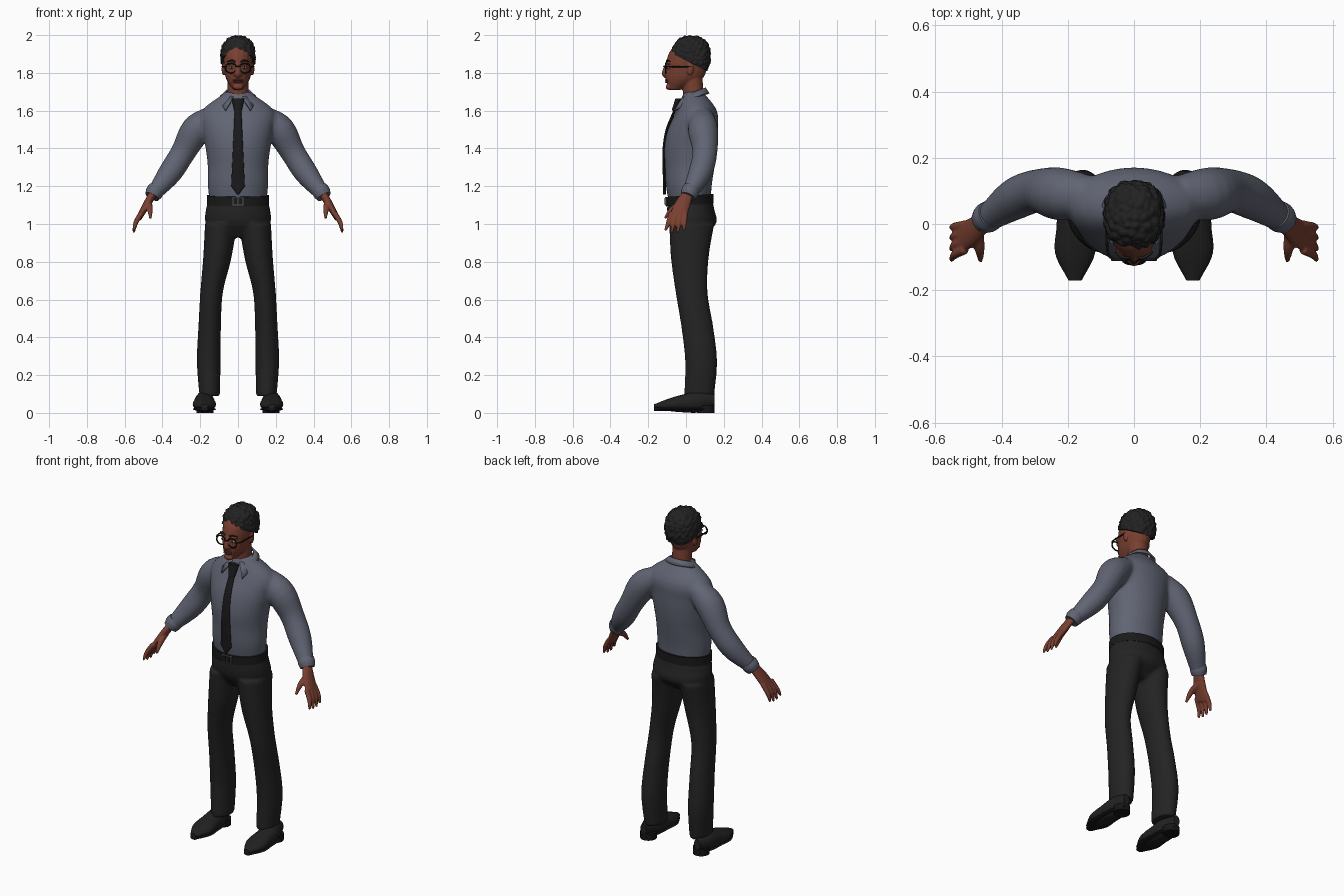
import bpy, bmesh, math
from mathutils import Vector, Matrix, noise

if "Cube" in bpy.data.objects:
    bpy.data.objects.remove(bpy.data.objects["Cube"])

X, Y, Z = Vector((1, 0, 0)), Vector((0, 1, 0)), Vector((0, 0, 1))
SIDES = (1, -1)


def material(name, *shades):
    """One shade makes a grey, three make a colour."""
    colour = (*(shades * 3)[:3], 1)
    mat = bpy.data.materials.new(name)
    mat.use_nodes = True
    mat.diffuse_color = colour
    shader = mat.node_tree.nodes["Principled BSDF"]
    shader.inputs["Base Color"].default_value = colour
    shader.inputs["Roughness"].default_value = .8
    return mat


SKIN = material("brown skin", .19, .05, .03)
LIPS = material("lip brown", .13, .035, .025)
HAIR = material("soft black hair", .016)
SHIRT = material("slate shirt", .118, .128, .17)
BLACK = material("black cloth", .01)
TROUSERS = material("charcoal trousers", .017)
METAL = material("dark metal", .1)
SHOE = material("shoe leather", .015)
SOLE = material("shoe sole", .008)
WHITE = material("eye white", .3)


def sample(values, fraction):
    """Smooth curve through evenly spaced values, numbers or vectors."""
    last = len(values) - 1
    i = min(int(fraction * last), last - 1)
    f = fraction * last - i
    start, end = values[i], values[i + 1]
    before = values[i - 1] if i else start * 2 - end
    after = values[i + 2] if i + 1 < last else end * 2 - start
    slope_in, slope_out, rise = (end - before) / 2, (after - start) / 2, end - start
    return (start + slope_in * f + (rise * 3 - slope_in * 2 - slope_out) * f ** 2
            + (slope_in + slope_out - rise * 2) * f ** 3)


def column(low, high, ys, xs=None):
    """Upright path with evenly spaced heights."""
    xs = xs or [0] * len(ys)
    step = (high - low) / (len(ys) - 1)
    return [(x, y, low + step * i) for i, (x, y) in enumerate(zip(xs, ys))]


def tube(bm, path, widths, depths=None, side=X, axis=None, mirror=1, rings=16, sides=20):
    """Loft ellipses along a smooth path; widths run along side, mirror flips x."""
    path = [Vector(p) for p in path]
    centres = [sample(path, i / (rings - 1)) for i in range(rings)]
    loops = []
    for i, centre in enumerate(centres):
        ahead = centres[min(i + 1, rings - 1)] - centres[max(i - 1, 0)]
        along = axis or ahead.normalized()
        across = (side - along * side.dot(along)).normalized()
        width = across * sample(widths, i / (rings - 1))
        depth = along.cross(across) * sample(depths or widths, i / (rings - 1))
        loop = []
        for k in range(sides):
            angle = math.tau * k / sides
            p = centre + width * math.cos(angle) + depth * math.sin(angle)
            loop.append(bm.verts.new((p.x * mirror, p.y, p.z)))
        loops.append(loop)
    for lower, upper in zip(loops, loops[1:]):
        for k in range(sides):
            bm.faces.new((lower[k], lower[k - 1], upper[k - 1], upper[k]))
    bm.faces.new(loops[0])
    bm.faces.new(loops[-1])


def blob(bm, centre, radii):
    bmesh.ops.create_uvsphere(bm, u_segments=16, v_segments=10, radius=1,
                              matrix=Matrix.LocRotScale(centre, None, radii))


def box(bm, centre, size):
    bmesh.ops.create_cube(bm, size=1, matrix=Matrix.LocRotScale(centre, None, size))


def finish(name, bm, mat, voxel=None):
    """Make the object; a voxel size blends its overlapping pieces into one skin."""
    bmesh.ops.recalc_face_normals(bm, faces=bm.faces)
    mesh = bpy.data.meshes.new(name)
    bm.to_mesh(mesh)
    bm.free()
    mesh.materials.append(mat)
    ob = bpy.data.objects.new(name, mesh)
    bpy.context.collection.objects.link(ob)
    bpy.ops.object.select_all(action='DESELECT')
    ob.select_set(True)
    bpy.context.view_layer.objects.active = ob
    bpy.ops.object.shade_smooth_by_angle(angle=math.radians(45))
    if voxel:
        blend = ob.modifiers.new("blend", 'REMESH')
        blend.mode, blend.voxel_size, blend.use_smooth_shade = 'VOXEL', voxel, True
        ob.modifiers.new("relax", 'SMOOTH').iterations = 4
    return ob


# Shirt: torso and sleeves blended together
shirt, cuffs = bmesh.new(), bmesh.new()
tube(shirt, column(1.11, 1.7, (.02, .015, .02, .025, .037, .057, .04)),
     (.15, .16, .16, .172, .188, .19, .06), (.11, .122, .132, .14, .132, .106, .05),
     axis=Z, rings=24, sides=32)
for s in SIDES:
    tube(shirt, [(.13, .085, 1.57), (.22, .09, 1.5), (.29, .1, 1.38), (.36, .075, 1.27), (.445, .015, 1.16)],
         (.06, .08, .066, .063, .04), side=Y, mirror=s)
    tube(cuffs, [(.43, .03, 1.19), (.455, .01, 1.145)], (.044, .047, .04), side=Y, mirror=s)
finish("shirt", shirt, SHIRT, .01)
finish("cuffs", cuffs, SHIRT)

# Folded collar, wrapping from the nape to two pointed front tips
collar = bmesh.new()
strips = []
for i in range(33):
    turn = i / 16 - 1
    reach, top, low = abs(turn), turn * 2.8, turn * 2.35
    strips.append([collar.verts.new(p) for p in (
        (.065 * math.sin(top), .04 + .06 * math.cos(top), 1.695 + .025 * math.cos(top)),
        (.095 * math.sin(low), .04 + (.08 + .06 * reach ** 4) * math.cos(low), 1.69 - .09 * reach ** 3))])
for here, there in zip(strips, strips[1:]):
    collar.faces.new((here[0], there[0], there[1], here[1]))
thickness = finish("collar", collar, SHIRT).modifiers.new("thickness", 'SOLIDIFY')
thickness.thickness, thickness.offset = .01, 0

# Tie: pointed end, blade and knot
tie = bmesh.new()
tube(tie, column(1.155, 1.2, (-.113, -.113)), (.003, .036), (.008, .008), axis=Z)
tube(tie, column(1.2, 1.6, (-.113, -.116, -.116, -.1, -.06)), (.036, .018), (.008, .008), axis=Z)
tube(tie, column(1.6, 1.665, (-.06, -.04)), (.02, .034), (.016, .016), axis=Z)
finish("tie", tie, BLACK)

# Trousers: hips and legs blended together
trousers = bmesh.new()
tube(trousers, column(.93, 1.15, (.02, .035, .025, .02)), (.1, .17, .17, .15), (.06, .125, .125, .115),
     axis=Z, sides=32)
for s in SIDES:
    tube(trousers, column(.09, 1, (.07, .08, .06, .03, .02, .03), (.15, .155, .15, .14, .11, .09)),
         (.055, .063, .06, .06, .075, .085), (.08, .085, .085, .085, .1, .12), axis=Z, mirror=s, rings=30)
finish("trousers", trousers, TROUSERS, .01)

# Belt, sitting higher at the back, with its buckle
belt, buckle = bmesh.new(), bmesh.new()
tube(belt, column(1.1, 1.15, (.02, .02)), (.165, .165), (.126, .126), axis=Z, sides=40)
for v in belt.verts:
    v.co.z += .06 * v.co.y
box(buckle, (0, -.107, 1.12), (.065, .01, .045))
for s in SIDES:
    box(belt, (s * .014, -.11, 1.12), (.022, .01, .034))
finish("belt", belt, BLACK)
finish("buckle", buckle, METAL)

# Shoes with soles and round heels
shoes, soles = bmesh.new(), bmesh.new()
outline = (.02, .06, .056, .05, .02)
for s in SIDES:
    tube(shoes, [(.178, -.17 + .08 * i, .035 + .008 * i) for i in range(5)],
         outline, (.01, .033, .048, .056, .03), axis=Y, mirror=s)
    tube(soles, [(.178, -.17, .02), (.178, .15, .02)], outline, (.01, .01), axis=Y, mirror=s)
    tube(soles, [(.175, .105, 0), (.175, .105, .04)], (.046, .046), mirror=s)
finish("shoes", shoes, SHOE)
finish("soles", soles, SOLE)

# Hands: palm, four spread fingers and thumb
hands = bmesh.new()
for s in SIDES:
    tube(hands, [(.445, .015, 1.17), (.485, -.02, 1.1), (.525, -.045, 1.03)],
         (.028, .042, .046), (.022, .02, .015), side=Y, mirror=s)
    for i in range(4):
        spread = i - 1.5
        tube(hands, [(.51, -.04 + .025 * spread, 1.06), (.54, -.05 + .028 * spread, 1.01),
                     (.553, -.06 + .033 * spread, .95 + .01 * abs(spread))],
             (.014, .013, .007), side=Y, mirror=s)
    tube(hands, [(.475, -.01, 1.11), (.467, -.07, 1.08), (.463, -.112, 1.03)],
         (.02, .016, .007), mirror=s)
finish("hands", hands, SKIN, .005)

# Head: skull, neck, nose, chin, brows and ears
head = bmesh.new()
fronts = (-.09, -.107, -.106, -.102, -.08, -.02)
backs = (-.03, .08, .11, .12, .115, .08)
tube(head, column(1.71, 1.975, [(f + b) / 2 for f, b in zip(fronts, backs)]),
     (.025, .061, .073, .078, .076, .04), [(b - f) / 2 for f, b in zip(fronts, backs)], axis=Z)
tube(head, column(1.62, 1.8, (.045, .03)), (.055, .055), axis=Z)
tube(head, [(0, -.09, 1.865), (0, -.113, 1.8), (0, -.1, 1.78)], (.01, .015, .012))
blob(head, (0, -.093, 1.725), (.028, .014, .015))
for s in SIDES:
    blob(head, (s * .015, -.104, 1.795), (.012, .012, .01))
    blob(head, (s * .03, -.088, 1.853), (.028, .014, .01))
    blob(head, (s * .077, .022, 1.82), (.01, .018, .034))
finish("head", head, SKIN, .005)

# Mouth, eyes and eyebrows
lips, whites, pupils, brows = (bmesh.new() for _ in range(4))
for s in SIDES:
    blob(lips, (0, -.1, 1.757 + s * .005), (.027, .011, .006))
    blob(whites, (s * .033, -.09, 1.828), (.014, .012, .007))
    blob(pupils, (s * .033, -.098, 1.828), (.006, .006, .006))
    tube(brows, [(.014, -.103, 1.858), (.033, -.1, 1.866), (.056, -.084, 1.86)],
         (.004, .005, .003), side=Z, mirror=s, sides=8)
finish("lips", lips, LIPS)
finish("eye_whites", whites, WHITE)
finish("pupils", pupils, BLACK)
finish("eyebrows", brows, HAIR)

# Round glasses: rims, arms and bridge
glasses = bmesh.new()
wire = (.004, .004)
circle = [math.tau * i / 16 for i in range(17)]
for s in SIDES:
    tube(glasses, [(.037 + .029 * math.cos(a), -.108, 1.825 + .026 * math.sin(a)) for a in circle],
         wire, side=Y, mirror=s, rings=33, sides=8)
    tube(glasses, [(.064, -.107, 1.833), (.08, -.08, 1.833), (.083, .03, 1.833)],
         wire, side=Z, mirror=s, sides=8)
tube(glasses, [(-.01, -.11, 1.832), (0, -.117, 1.835), (.01, -.11, 1.832)], wire, side=Y, sides=8)
finish("glasses", glasses, BLACK)

# Curly hair: rounded cap with clumps, cut on a slope from forehead to nape
hair = bmesh.new()
bmesh.ops.create_icosphere(hair, subdivisions=6, radius=1)
boxiness = 2.4
for v in hair.verts:
    d = v.co.normalized()
    d /= sum(abs(c) ** boxiness for c in d) ** (1 / boxiness)
    p = Vector((d.x * .088, .027 + d.y * .1, 1.885 + d.z * .108))
    gap = noise.voronoi(p * 45)[0][0]
    v.co = p + d * (.009 - .012 * min(gap, 1))
bmesh.ops.bisect_plane(hair, geom=hair.verts[:] + hair.edges[:] + hair.faces[:], clear_inner=True,
                       plane_co=(0, -.08, 1.905), plane_no=(0, .5, 1))
bmesh.ops.holes_fill(hair, edges=[e for e in hair.edges if e.is_boundary], sides=0)
finish("hair", hair, HAIR)
